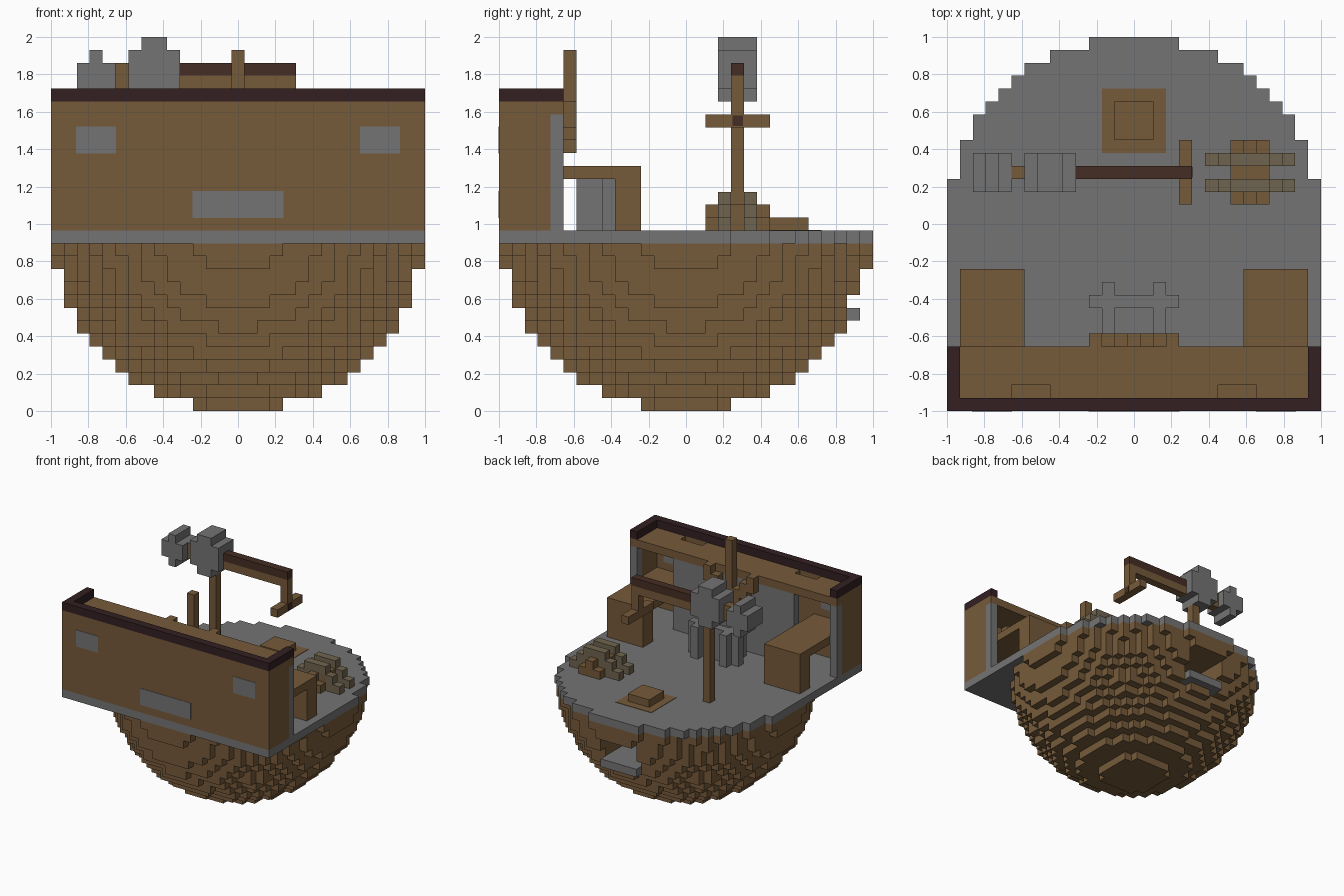
import bpy, bmesh
from mathutils import Vector

cube = bpy.data.objects.get("Cube")
if cube:
    bpy.data.objects.remove(cube, do_unlink=True)

N = 29            # cells along each side
U = 2 / N         # cell size
MID = N // 2


def material(name, r, g, b):
    m = bpy.data.materials.new(name)
    m.use_nodes = True
    m.diffuse_color = (r, g, b, 1)
    m.node_tree.nodes["Principled BSDF"].inputs["Base Color"].default_value = (r, g, b, 1)
    return m


grey = material("stone grey", .175, .175, .175)
brown = material("wood brown", .18, .103, .042)
dark = material("dark trim", .033, .014, .016)
beam = material("dark beam", .06, .027, .017)
olive = material("weathered log", .16, .127, .078)


def finish(name, bm, mat):
    mesh = bpy.data.meshes.new(name)
    bm.to_mesh(mesh)
    bm.free()
    mesh.materials.append(mat)
    ob = bpy.data.objects.new(name, mesh)
    bpy.context.collection.objects.link(ob)
    return ob


def boxes(name, mat, *spans, grow=0):
    """Boxes given as cell ranges (x0, x1, y0, y1, z0, z1)."""
    bm = bmesh.new()
    for x0, x1, y0, y1, z0, z1 in spans:
        lo = Vector((x0 * U - 1, y0 * U - 1, z0 * U))
        hi = Vector((x1 * U - 1, y1 * U - 1, z1 * U))
        vs = bmesh.ops.create_cube(bm, size=1)["verts"]
        size = hi - lo + Vector((grow, grow, grow))
        for v in vs:
            v.co = (lo + hi) / 2 + Vector(a * b for a, b in zip(v.co, size))
    return finish(name, bm, mat)


def mirrored(*spans):
    return list(spans) + [(N - b, N - a, *rest) for a, b, *rest in spans]


def cells(name, mat, filled):
    """Blocky solid that keeps only the exposed cell faces."""
    bm = bmesh.new()
    for c in filled:
        for axis in range(3):
            for side in (0, 1):
                near = list(c)
                near[axis] += 2 * side - 1
                if tuple(near) in filled:
                    continue
                p, q = (axis + 1) % 3, (axis + 2) % 3
                corners = []
                for dp, dq in ((0, 0), (1, 0), (1, 1), (0, 1)):
                    v = list(c)
                    v[axis] += side
                    v[p] += dp
                    v[q] += dq
                    corners.append(bm.verts.new((v[0] * U - 1, v[1] * U - 1, v[2] * U)))
                bm.faces.new(corners if side else corners[::-1])
    bmesh.ops.remove_doubles(bm, verts=bm.verts, dist=U / 100)
    return finish(name, bm, mat)


def in_ball(i, j, k):
    return (i - MID) ** 2 + (j - MID) ** 2 + (k - MID) ** 2 <= (N / 2) ** 2


# Stepped half ball with a hatchway in the back
def in_hatchway(i, j, k):
    return abs(i - MID) <= 2 and j >= 22 and 7 <= k <= 10


grid = [(i, j) for i in range(N) for j in range(N)]
cells("bowl", brown, {(i, j, k) for i, j in grid for k in range(MID - 1)
                      if in_ball(i, j, k) and not in_hatchway(i, j, k)})
boxes("hatchway_ledge", grey, (12, 17, 22, 28, 7, 8))

# Deck: disc with a square front
cells("deck", grey, {(i, j, MID - 1) for i, j in grid if j < MID or in_ball(i, j, MID - 1)})

# Cabin
boxes("front_wall", brown, (0, N, 0, 1, 14, 24))
boxes("side_walls", brown, *mirrored((0, 1, 1, 4, 14, 24), (0, 1, 4, 5, 23, 24)))
boxes("wall_posts", grey, *mirrored((0, 1, 4, 5, 14, 23)))
boxes("cabin_rim", dark, (0, N, 0, 1, 24, 25), *mirrored((0, 1, 1, 5, 24, 25)))
boxes("cabin_roof", brown, (1, 28, 2, 5, 23, 24), (8, 21, 1, 2, 23, 24),
      *mirrored((1, 5, 1, 2, 23, 24), (5, 8, 1, 2, 22, 23)))
boxes("wall_windows", grey, (11, 18, 0, 1, 15, 17), *mirrored((2, 5, 0, 1, 20, 22)), grow=.006)
boxes("partition", grey, (6, 23, 4, 5, 14, 23))

# Emblem post with rising arms
boxes("emblem", brown, (14, 15, 5, 6, 20, 28),
      *mirrored((13, 14, 5, 6, 20, 22), (12, 13, 5, 6, 21, 23), (11, 12, 5, 6, 22, 24)))

# Desks and seat
boxes("desks", brown, *mirrored((1, 6, 1, 11, 18, 19), (1, 6, 9, 11, 14, 18)))
boxes("seat", grey, (12, 17, 6, 8, 14, 17), (11, 18, 8, 9, 14, 18),
      *mirrored((12, 13, 6, 8, 17, 18), (12, 13, 9, 10, 14, 18)))

# Floor hatch
boxes("hatch_mat", brown, (12, 17, 20, 25, 14, 14.05))
boxes("hatch_lid", brown, (13, 16, 21, 24, 14, 15))

# Mast with its arm and heads
boxes("mast", brown, (8, 9, 18, 19, 14, 24))
boxes("large_head", grey, (6, 10, 17, 20, 25, 28), (7, 9, 17, 20, 24, 29))
boxes("small_head", grey, (2, 5, 17, 20, 25, 27), (3, 4, 17, 20, 24, 28))
boxes("head_link", brown, (5, 6, 18, 19, 25, 27))
boxes("arm_underside", brown, (10, 19, 18, 19, 25, 26))
boxes("arm_top", beam, (10, 19, 18, 19, 26, 27))
boxes("hanger", brown, (18, 19, 18, 19, 23, 25), (18, 19, 16, 21, 22, 23))
boxes("hanger_cap", beam, (18.98, 19.04, 18.1, 18.9, 22.1, 22.9))

# Log pile: arched logs over a stepped stack
boxes("log_stack", brown, *[(i, i + 1, 16 + s, 21 - s, 14 + s, 15 + s)
                            for i in (22, 24) for s in (0, 1)],
      (23, 24, 16, 21, 14, 16))
boxes("arched_logs", olive, *[(i, i + 1, j, j + 1, 14 + max(0, h - 1), 15 + h)
                              for j in (17, 19)
                              for i, h in zip(range(20, 27), (0, 1, 2, 2, 2, 1, 0))])
